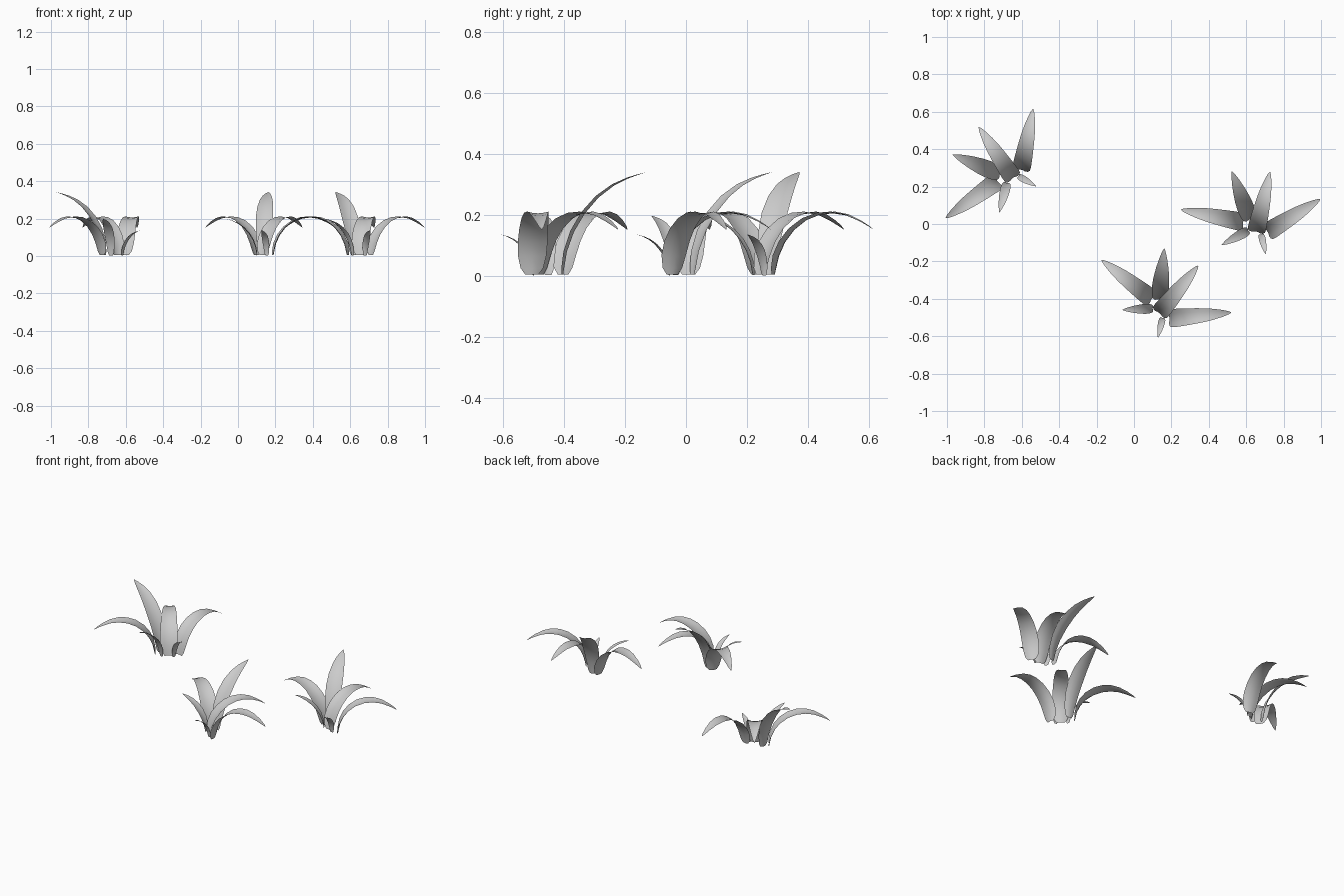
import bpy
from math import radians, atan2, hypot, sin, cos
from mathutils import Matrix, Vector

if "Cube" in bpy.data.objects:
    bpy.data.objects.remove(bpy.data.objects["Cube"])

# Side profiles: (outward distance, height, blade width)
ARCHING = [(0, .005, .045), (.004, .025, .075), (.013, .065, .094), (.033, .110, .098),
           (.063, .150, .095), (.105, .183, .089), (.150, .201, .081), (.195, .206, .071),
           (.240, .199, .056), (.285, .180, .036), (.315, .163, .018), (.330, .153, .003)]
UPRIGHT = [(0, .005, .035), (.003, .025, .055), (.012, .080, .072), (.035, .145, .086),
           (.070, .205, .092), (.115, .258, .085), (.165, .297, .068), (.210, .320, .046),
           (.245, .333, .024), (.270, .341, .003)]
ACROSS = (-1, -.5, 0, .5, 1)

# Leaves of one plant: name, profile, base, tip, height scale
LEAVES = [
    ("arching_leaf_left", ARCHING, (-.045, .040), (-.313, .247), 1),
    ("upright_leaf_back", UPRIGHT, (-.005, .037), (.022, .310), 1),
    ("arching_leaf_back", ARCHING, (-.004, -.036), (.203, .217), 1),
    ("arching_leaf_right", ARCHING, (.050, -.065), (.379, -.033), 1),
    ("small_leaf_left", UPRIGHT, (-.040, -.012), (-.202, -.019), .58),
    ("small_leaf_front", UPRIGHT, (.013, -.062), (-.012, -.167), .4),
]


def leaf_mesh(name, profile, base, tip, scale):
    """Channelled blade swept along the profile from base towards tip."""
    dx, dy = tip[0] - base[0], tip[1] - base[1]
    stretch = hypot(dx, dy) / profile[-1][0]
    a = atan2(dy, dx)
    out, side = Vector((cos(a), sin(a), 0)), Vector((-sin(a), cos(a), 0))
    path = [Vector((r * stretch, z * scale)) for r, z, w in profile]
    last = len(profile) - 1
    verts, faces, n = [], [], len(ACROSS)
    for i, (r, z, w) in enumerate(profile):
        t = (path[min(i + 1, last)] - path[max(i - 1, 0)]).normalized()
        normal = out * -t.y + Vector((0, 0, t.x))
        centre = Vector((base[0], base[1], path[i].y)) + out * path[i].x
        cup = .12 - .06 * i / last
        for s in ACROSS:
            # edges curl up towards the middle of the plant
            verts.append(centre + side * (s * w * scale / 2) + normal * (s * s * w * scale * cup))
    for i in range(last):
        for j in range(n - 1):
            k = i * n + j
            faces.append((k + n, k + n + 1, k + 1, k))
    mesh = bpy.data.meshes.new(name)
    mesh.from_pydata(verts, [], faces)
    mesh.shade_smooth()
    return mesh


# Three turned copies of the same plant
meshes = [leaf_mesh(*spec) for spec in LEAVES]
PLANTS = [("front", (.14, -.44), 0), ("right", (.641, -.006), 26.3), ("left", (-.68, .261), 73.3)]
for label, (x, y), turn in PLANTS:
    for mesh, spec in zip(meshes, LEAVES):
        ob = bpy.data.objects.new(f"{label}_plant_{spec[0]}", mesh)
        ob.matrix_world = Matrix.Translation((x, y, 0)) @ Matrix.Rotation(radians(turn), 4, 'Z')
        bpy.context.collection.objects.link(ob)
